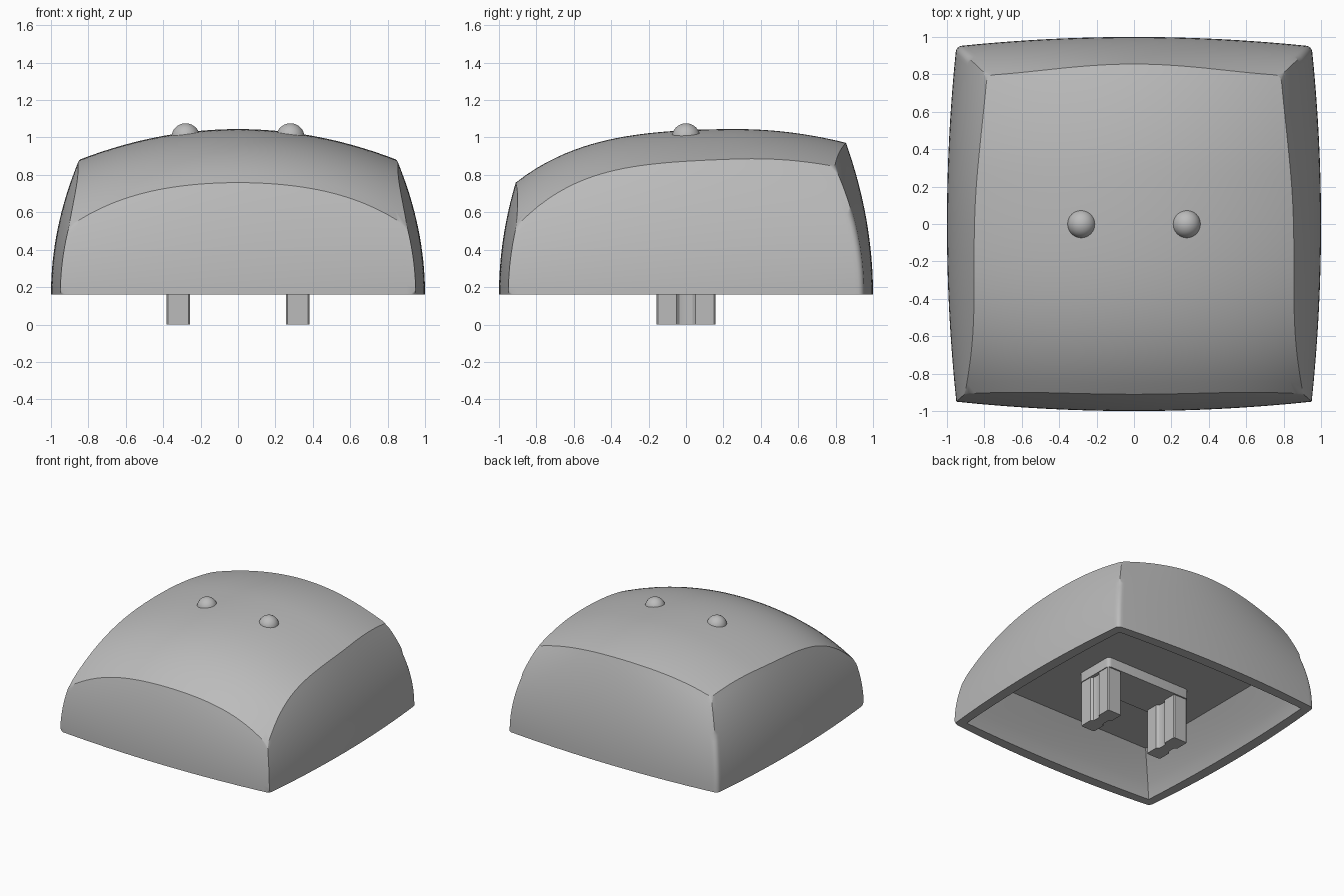
import bpy
import bmesh
import math

if "Cube" in bpy.data.objects:
    bpy.data.objects.remove(bpy.data.objects["Cube"])

BASE = 0.16       # height of the lower rim
CEILING = 0.45    # underside of the hollow
N = 40            # grid divisions per side
ROWS = 16         # wall divisions

grey = bpy.data.materials.new("plain grey")
grey.use_nodes = True
grey.diffuse_color = (0.5, 0.5, 0.5, 1)
grey.node_tree.nodes["Principled BSDF"].inputs["Base Color"].default_value = (0.5, 0.5, 0.5, 1)


def finish(bm, name, angle):
    bmesh.ops.recalc_face_normals(bm, faces=bm.faces)
    mesh = bpy.data.meshes.new(name)
    bm.to_mesh(mesh)
    bm.free()
    mesh.materials.append(grey)
    obj = bpy.data.objects.new(name, mesh)
    bpy.context.collection.objects.link(obj)
    bpy.ops.object.select_all(action="DESELECT")
    obj.select_set(True)
    bpy.context.view_layer.objects.active = obj
    bpy.ops.object.shade_smooth_by_angle(angle=math.radians(angle))
    return obj


def wall_point(u, v, z):
    """Outer section at height z: a bowed square that narrows upward."""
    h = (z - BASE) ** 2
    side_bow = 0.05 + 0.06 * h
    end_bow = 0.05 + (0.11 if v > 0 else 0.07) * h
    half_depth = 1 - (0.22 if v > 0 else 0.25) * h
    return u * (1 - 0.29 * h - side_bow * v * v), v * (half_depth - end_bow * u * u)


def dome_height(x, y):
    """Domed top, steeper toward the front."""
    d = 0.27 - y
    if d < 0:
        return 1.045 - 0.215 * d * d - 0.228 * x * x
    return 1.045 - 0.08 * d**2 - 0.09 * d**4 - 0.228 * x * x - 0.04 * x**4 * d**4


def top_point(u, v):
    z = 0.9
    for _ in range(15):
        z = dome_height(*wall_point(u, v, z))
    return (*wall_point(u, v, z), z)


def inner_point(u, v, t):
    """Hollow side: leans in from the opening to a square ceiling."""
    half = 0.915 - 0.215 * t**1.2
    bow = 0.03 * (1 - t)
    return (u * (half - bow * v * v), v * (half - bow * u * u),
            BASE + (CEILING - BASE) * t)


def bridge(bm, a, b):
    for i in range(len(a)):
        j = (i + 1) % len(a)
        bm.faces.new((a[i], a[j], b[j], b[i]))


# Hollow shell: domed grid, outer walls, rim, inner walls, ceiling
bm = bmesh.new()
steps = [2 * i / N - 1 for i in range(N + 1)]
grid = [[bm.verts.new(top_point(u, v)) for v in steps] for u in steps]
for i in range(N):
    for j in range(N):
        bm.faces.new((grid[i][j], grid[i + 1][j], grid[i + 1][j + 1], grid[i][j + 1]))

border = ([(i, 0) for i in range(N)] + [(N, j) for j in range(N)]
          + [(N - i, N) for i in range(N)] + [(0, N - j) for j in range(N)])
uv = [(steps[i], steps[j]) for i, j in border]
ring = [grid[i][j] for i, j in border]
heights = [vert.co.z for vert in ring]
corner_edges = []
for r in range(1, ROWS + 1):
    below = []
    for (u, v), top in zip(uv, heights):
        z = top + (BASE - top) * r / ROWS
        below.append(bm.verts.new((*wall_point(u, v, z), z)))
    bridge(bm, ring, below)
    corner_edges += [bm.edges.get((ring[k * N], below[k * N])) for k in range(4)]
    ring = below
for r in range(7):
    inside = [bm.verts.new(inner_point(u, v, r / 6)) for u, v in uv]
    bridge(bm, ring, inside)
    ring = inside
bm.faces.new(ring)
bmesh.ops.bevel(bm, geom=corner_edges, offset=0.028, segments=4, profile=0.5,
                affect="EDGES", clamp_overlap=True)
finish(bm, "cap_shell", 28)


def prism(name, outline, z0, z1):
    bm = bmesh.new()
    low = [bm.verts.new((x, y, z0)) for x, y in outline]
    high = [bm.verts.new((x, y, z1)) for x, y in outline]
    bm.faces.new(low)
    bm.faces.new(high)
    bridge(bm, low, high)
    return finish(bm, name, 30)


# Mounting plate with rounded corners
radius = 0.03
plate = []
for k, (sx, sy) in enumerate(((1, 1), (-1, 1), (-1, -1), (1, -1))):
    for s in range(6):
        a = math.pi / 2 * (k + s / 5)
        plate.append((sx * (0.39 - radius) + radius * math.cos(a),
                      sy * (0.17 - radius) + radius * math.sin(a)))
prism("mounting_plate", plate, 0.37, CEILING + 0.01)

# Two notched legs and two domed bumps
quarter = [(0.042, 0.02), (0.046, 0.035), (0.063, 0.05), (0.063, 0.15), (0.055, 0.158)]
right_half = [(x, -y) for x, y in reversed(quarter)] + quarter
leg = right_half + [(-x, -y) for x, y in right_half]
for side, sx in (("left", 1), ("right", -1)):
    prism(side + "_leg", [(x + sx * 0.32, y) for x, y in leg], 0, 0.38)
    bm = bmesh.new()
    bmesh.ops.create_uvsphere(bm, u_segments=32, v_segments=16, radius=0.076)
    bmesh.ops.translate(bm, verts=bm.verts, vec=(sx * 0.28, 0, 1.0))
    finish(bm, side + "_bump", 40)
